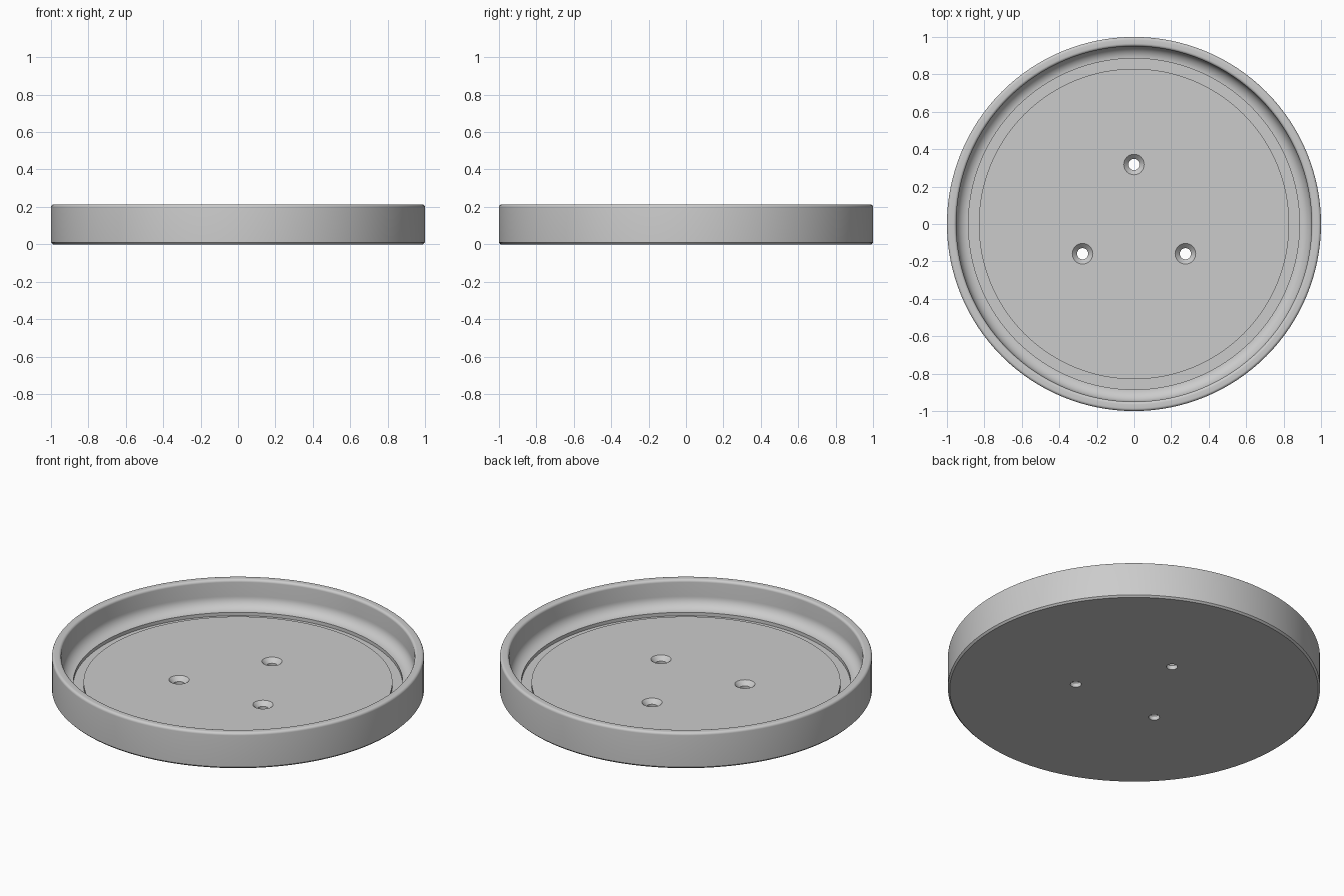
import bpy, bmesh
from math import sin, cos, pi, radians

cube = bpy.data.objects.get("Cube")
if cube:
    bpy.data.objects.remove(cube, do_unlink=True)

grey = bpy.data.materials.new("light grey")
grey.use_nodes = True
grey.diffuse_color = (0.6, 0.6, 0.6, 1)
grey.node_tree.nodes["Principled BSDF"].inputs["Base Color"].default_value = (0.6, 0.6, 0.6, 1)


def arc(cx, cz, r, start, end, steps):
    """Points of an arc in the profile plane, angles in degrees."""
    angles = [radians(start + (end - start) * i / steps) for i in range(steps + 1)]
    return [(cx + r * cos(a), cz + r * sin(a)) for a in angles]


def lathe(name, profile, sides, centre=(0, 0)):
    """Closed solid turned about a vertical axis; the profile runs upward outside."""
    bm = bmesh.new()
    rings = [[bm.verts.new((r * cos(2 * pi * i / sides), r * sin(2 * pi * i / sides), z))
              for i in range(sides)] for r, z in profile]
    for low, high in zip(rings, rings[1:]):
        for i in range(sides):
            j = (i + 1) % sides
            bm.faces.new((low[i], low[j], high[j], high[i]))
    bm.faces.new(rings[0][::-1])
    bm.faces.new(rings[-1])
    mesh = bpy.data.meshes.new(name)
    bm.to_mesh(mesh)
    bm.free()
    mesh.materials.append(grey)
    obj = bpy.data.objects.new(name, mesh)
    obj.location = (*centre, 0)
    bpy.context.collection.objects.link(obj)
    return obj


# Tray: chamfered foot, rounded rim, filleted inner wall, groove around the floor
floor, top, wall, rim, cove = 0.05, 0.213, 0.95, 0.015, 0.065
profile = [(0.99, 0), (1, 0.01)]
profile += arc(1 - rim, top - rim, rim, 0, 90, 6)
profile += arc(wall + rim, top - rim, rim, 90, 180, 6)
profile += arc(wall - cove, floor + cove, cove, 0, -90, 10)
profile += [(0.885, floor - 0.02), (0.83, floor - 0.02), (0.83, floor)]
tray = lathe("tray", profile, 128)

# Three countersunk screw holes through the floor
hole, sink = 0.03, 0.055
bore = [(hole, -0.05), (hole, floor - (sink - hole)), (sink, floor), (sink + 0.02, floor + 0.02)]
for n in range(3):
    angle = radians(90 + 120 * n)
    cutter = lathe("hole_cutter", bore, 32, (0.318 * cos(angle), 0.318 * sin(angle)))
    cutter.hide_render = True
    cut = tray.modifiers.new("screw_hole", 'BOOLEAN')
    cut.operation, cut.solver, cut.object = 'DIFFERENCE', 'EXACT', cutter
    bpy.context.view_layer.objects.active = tray
    bpy.context.view_layer.update()
    bpy.ops.object.modifier_apply(modifier=cut.name)
    bpy.data.objects.remove(cutter, do_unlink=True)

# Smooth shading with sharp edges kept
bpy.ops.object.select_all(action='DESELECT')
tray.select_set(True)
bpy.context.view_layer.objects.active = tray
bpy.ops.object.shade_smooth_by_angle(angle=radians(30))
